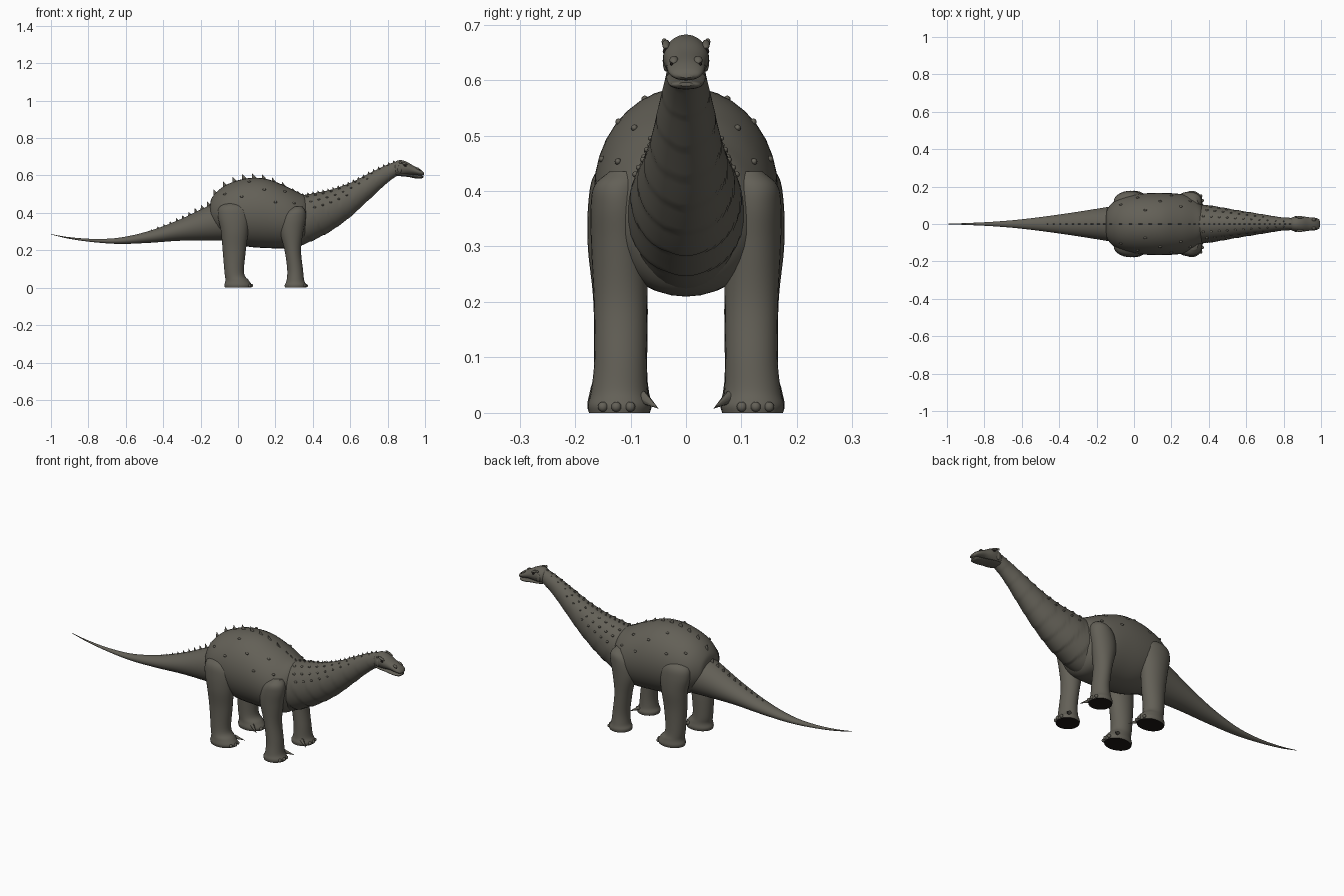
import bpy, bmesh
from math import sin, cos, pi
from mathutils import Vector, Matrix

if "Cube" in bpy.data.objects:
    bpy.data.objects.remove(bpy.data.objects["Cube"], do_unlink=True)


def material(name, color):
    mat = bpy.data.materials.new(name)
    mat.use_nodes = True
    mat.diffuse_color = color
    mat.node_tree.nodes["Principled BSDF"].inputs["Base Color"].default_value = color
    return mat


hide = material("grey brown hide", (0.125, 0.117, 0.095, 1))
dark = material("dark sole", (0.012, 0.009, 0.008, 1))


def finish(name, bm, mats=(hide,), angle=0.8):
    """Turn a bmesh into a shaded object."""
    bmesh.ops.recalc_face_normals(bm, faces=bm.faces)
    mesh = bpy.data.meshes.new(name)
    bm.to_mesh(mesh)
    bm.free()
    for mat in mats:
        mesh.materials.append(mat)
    obj = bpy.data.objects.new(name, mesh)
    bpy.context.collection.objects.link(obj)
    bpy.ops.object.select_all(action="DESELECT")
    obj.select_set(True)
    bpy.context.view_layer.objects.active = obj
    bpy.ops.object.shade_smooth_by_angle(angle=angle)
    return obj


def smooth(stations, steps=6):
    """Catmull-Rom interpolation through the stations."""
    pts = [Vector(s) for s in stations]
    out = []
    for i in range(len(pts) - 1):
        b, c = pts[i], pts[i + 1]
        a = pts[i - 1] if i else b * 2 - c
        d = pts[i + 2] if i + 2 < len(pts) else c * 2 - b
        for k in range(steps):
            t = k / steps
            out.append((b * 2 + (c - a) * t + (a * 2 - b * 5 + c * 4 - d) * t**2
                        + (b * 3 - a - c * 3 + d) * t**3) / 2)
    return out + [pts[-1]]


def loft(name, rings, start_mat=0):
    """Skin a list of point rings and cap both ends."""
    bm = bmesh.new()
    loops = [[bm.verts.new(p) for p in ring] for ring in rings]
    n = len(loops[0])
    for lo, hi in zip(loops, loops[1:]):
        for j in range(n):
            k = (j + 1) % n
            bm.faces.new((lo[j], lo[k], hi[k], hi[j]))
    bm.faces.new(loops[0]).material_index = start_mat
    bm.faces.new(loops[-1])
    return finish(name, bm, (hide, dark))


def skin_point(s, a, fold=0):
    """Point at angle a on a cross section (x, top, bottom, half width)."""
    x, top, bottom, half = s
    mid, tall = (top + bottom) / 2, (top - bottom) / 2
    grow = 1
    if fold and sin(a) < 0.3:
        phase = (x * 0.83 + (mid + tall * sin(a)) * 0.5) / 0.075 % 1
        grow = 1 + fold * (0.5 - phase)
    return Vector((x, half * cos(a) * grow, mid + tall * sin(a) * grow))


def trunk(name, stations, steps=6, fold=0, sides=36):
    samples = smooth(stations, steps)
    loft(name, [[skin_point(s, 2 * pi * j / sides, fold) for j in range(sides)]
                for s in samples])
    return samples


def section(samples, x):
    for a, b in zip(samples, samples[1:]):
        if min(a[0], b[0]) <= x <= max(a[0], b[0]):
            return a.lerp(b, (x - a[0]) / (b[0] - a[0]))
    return None


# Body, neck and tail: x, top, bottom, half width
body = trunk("body", [
    (-.15, .44, .36, .05), (-.14, .48, .32, .085), (-.1, .525, .28, .125),
    (-.04, .56, .245, .15), (.05, .585, .22, .163), (.15, .582, .212, .166),
    (.25, .545, .21, .16), (.32, .51, .215, .14), (.365, .485, .26, .1),
    (.38, .44, .32, .05)])
neck = trunk("neck", [
    (.27, .5, .22, .1), (.34, .495, .227, .105), (.42, .508, .262, .097),
    (.5, .525, .305, .083), (.6, .56, .378, .066), (.7, .61, .47, .05),
    (.78, .65, .545, .037), (.85, .675, .598, .032), (.88, .67, .605, .028)],
    steps=12, fold=0.035)
tail = trunk("tail", [
    (.02, .5, .25, .12), (-.13, .45, .252, .093), (-.31, .365, .251, .064),
    (-.47, .305, .24, .041), (-.63, .268, .234, .022), (-.77, .261, .243, .011),
    (-.9, .27, .261, .005), (-1, .286, .284, .001)])

# Head: skull and lower jaw
skull = trunk("skull", [
    (.835, .66, .605, .025), (.845, .676, .598, .035), (.87, .682, .598, .04),
    (.9, .674, .602, .041), (.935, .654, .604, .036), (.97, .636, .6, .033),
    (.988, .622, .6, .026), (.995, .612, .604, .012)])
trunk("lower_jaw", [
    (.845, .62, .6, .03), (.87, .614, .596, .036), (.91, .608, .592, .034),
    (.95, .602, .584, .031), (.98, .599, .584, .026), (.991, .596, .589, .012)])


def blob(bm, centre, size, turn=0.0):
    move = (Matrix.Translation(centre) @ Matrix.Rotation(turn, 4, "Y")
            @ Matrix.Diagonal((*size, 1)))
    bmesh.ops.create_uvsphere(bm, u_segments=12, v_segments=8, radius=1, matrix=move)


def horn(bm, base, tip, wide, thin, sides=8):
    """Tapered spike from base to tip with an oval foot."""
    axis = Vector(tip) - Vector(base)
    move = (Matrix.Translation((Vector(base) + Vector(tip)) / 2)
            @ axis.to_track_quat("Z", "Y").to_matrix().to_4x4()
            @ Matrix.Diagonal((thin, wide, axis.length, 1)))
    bmesh.ops.create_cone(bm, cap_ends=True, segments=sides, radius1=1,
                          radius2=0.02, depth=1, matrix=move)


# Brows, cheeks, eyes and nostrils
brows, eyes = bmesh.new(), bmesh.new()
for side in (-1, 1):
    blob(brows, (.888, side * .036, .664), (.02, .007, .006), 0.35)
    blob(brows, (.868, side * .039, .669), (.007, .005, .006))
    blob(brows, (.865, side * .036, .635), (.012, .006, .02))
    blob(brows, (.962, side * .022, .636), (.012, .008, .006), 0.5)
    blob(eyes, (.893, side * .038, .652), (.008, .004, .005), 0.35)
    blob(eyes, (.972, side * .026, .629), (.004, .003, .002), 0.5)
finish("brow_ridges", brows)
finish("eyes_and_nostrils", eyes, (dark,))

# Legs: z, x, y, half length, half width
legs = {
    "hind": [
        (0, 0, .12, .07, .055), (.015, 0, .12, .073, .058), (.04, -.005, .12, .062, .053),
        (.08, -.02, .118, .052, .048), (.2, -.02, .118, .062, .049),
        (.3, -.018, .125, .073, .052), (.38, -.022, .123, .085, .053),
        (.43, -.025, .115, .076, .05), (.46, -.025, .1, .035, .03)],
    "front": [
        (0, .308, .12, .057, .055), (.015, .308, .12, .058, .057), (.04, .307, .12, .047, .051),
        (.1, .305, .118, .042, .047), (.2, .293, .118, .044, .048),
        (.3, .287, .12, .062, .051), (.37, .297, .122, .065, .05),
        (.41, .31, .12, .05, .045), (.435, .32, .11, .022, .028)],
}
for place, stations in legs.items():
    for side, label in ((1, "left"), (-1, "right")):
        rings = []
        for z, x, y, rx, ry in smooth(stations):
            rings.append([(x + rx * cos(a), side * (y + ry * sin(a)), max(z, 0))
                          for a in (2 * pi * j / 28 for j in range(28))])
        loft(f"{place}_{label}_leg", rings, start_mat=1)
        # Toe nails and the inner claw
        bm = bmesh.new()
        z, x, y, rx, ry = stations[1]
        for a in (-0.35, 0.1, 0.55):
            blob(bm, (x + rx * cos(a), side * (y + ry * sin(a)), .011), (.008, .009, .009))
        reach = x + rx * 0.65
        horn(bm, (reach - .015, side * .078, .028), (reach + .03, side * .05, .008), .012, .01)
        finish(f"{place}_{label}_claws", bm)

# Row of back spikes, leaning towards the tail
bm = bmesh.new()
x = -.46
while x < .84:
    tops = [s[1] for s in (section(part, x) for part in (body, neck, tail)) if s]
    if x < -.14:
        height, step = .006 + (x + .46) * .05, .034
    elif x < .26:
        height, step = .026 - abs(x - .04) * .04, .052
    else:
        height, step = .01, .027
    z = max(tops)
    horn(bm, (x, 0, z - .008), (x - height * .5, 0, z + height), .007 + height * .3, .005)
    x += step
finish("back_spikes", bm, angle=0.6)

# Skin knobs on the neck and flanks
bm = bmesh.new()
for side in (-1, 1):
    for row, angle in enumerate((1.15, 0.75, 0.4)):
        for i in range(11 - row * 3):
            s = section(neck, .37 + i * .043 + row * .02)
            p = skin_point(s, angle)
            size = .008 - i * .0004
            blob(bm, (p.x, p.y * side, p.z), (size, size * .8, size * .7))
    for x, angle in ((-.07, .75), (.02, .5), (.06, 1.1), (.14, .75), (.2, .4), (.25, .95), (.3, .6)):
        p = skin_point(section(body, x), angle)
        blob(bm, (p.x, p.y * side, p.z), (.009, .006, .006))
finish("skin_knobs", bm)
